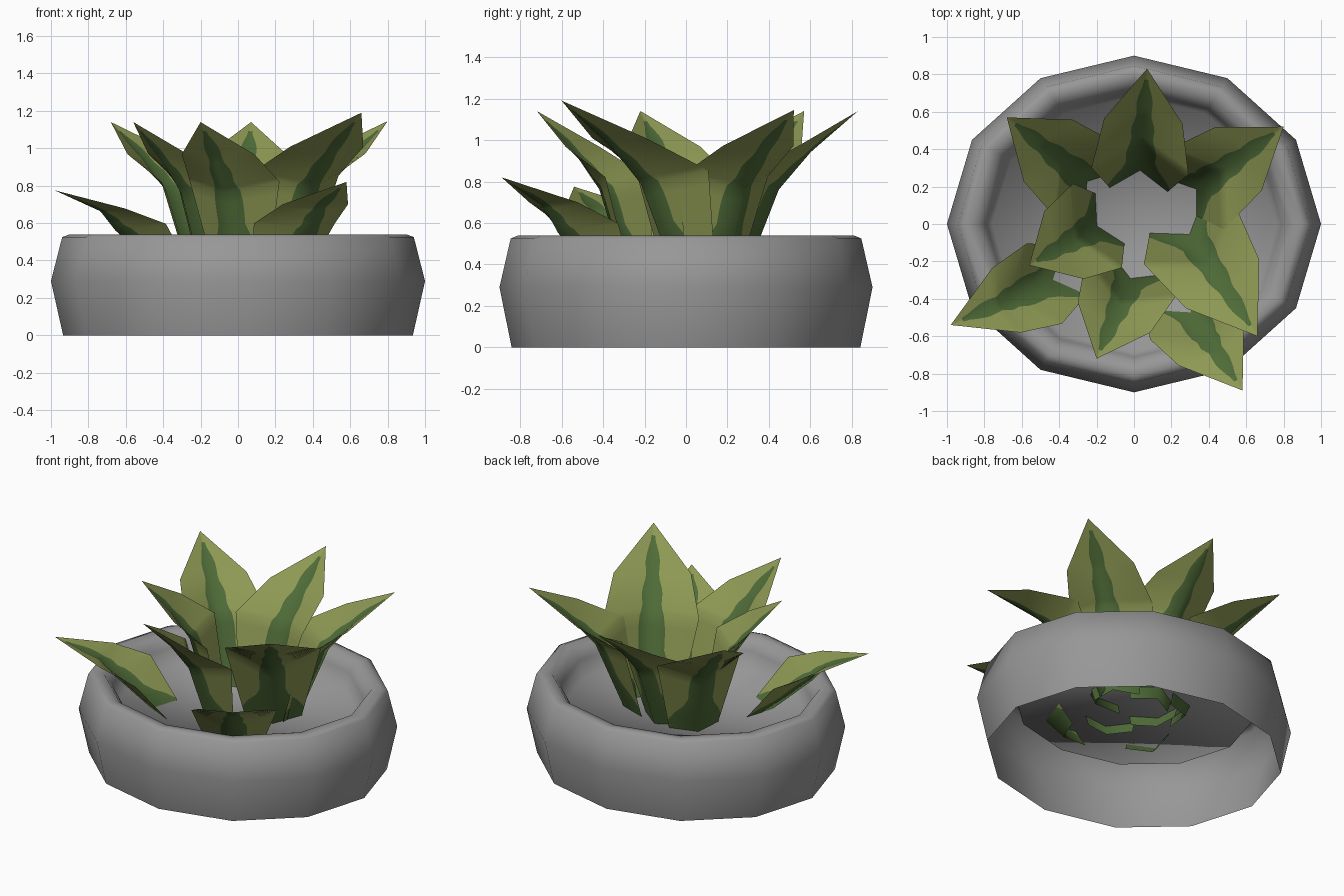
import bpy, bmesh, math
from mathutils import Vector

if "Cube" in bpy.data.objects:
    bpy.data.objects.remove(bpy.data.objects["Cube"])


def material(name, rgb):
    m = bpy.data.materials.new(name)
    m.diffuse_color = (*rgb, 1)
    m.use_nodes = True
    m.node_tree.nodes["Principled BSDF"].inputs["Base Color"].default_value = m.diffuse_color
    return m


GREY = material("pot grey", (0.31, 0.31, 0.31))
PALE = material("leaf olive green", (0.268, 0.318, 0.088))
DARK = material("leaf stripe green", (0.077, 0.147, 0.039))


def make_object(name, bm, mats):
    mesh = bpy.data.meshes.new(name)
    bm.to_mesh(mesh)
    bm.free()
    for m in mats:
        mesh.materials.append(m)
    obj = bpy.data.objects.new(name, mesh)
    bpy.context.collection.objects.link(obj)
    return obj


# Pot: twelve-sided oval ring, open underneath, with a raised floor
def build_pot():
    profile = [(0.935, 0), (1.0, 0.29), (0.94, 0.525), (0.90, 0.54),
               (0.84, 0.53), (0.79, 0.46), (0.76, 0.35)]
    n = 12
    bm = bmesh.new()
    rings = [[bm.verts.new((r * math.cos(i * math.tau / n),
                            0.9 * r * math.sin(i * math.tau / n), z))
              for i in range(n)] for r, z in profile]
    for lo, hi in zip(rings, rings[1:]):
        for i in range(n):
            j = (i + 1) % n
            bm.faces.new((lo[i], lo[j], hi[j], hi[i])).smooth = True
    bm.faces.new(rings[-1]).smooth = True
    make_object("pot", bm, [GREY])


def lerp_keys(keys, k):
    i = min(int(k), len(keys) - 2)
    return keys[i] + (keys[i + 1] - keys[i]) * (k - i)


# Half width of the dark centre stripe along the leaf (k runs 0 at base to 3 at tip)
def stripe_half_width(k, half):
    if k <= 0.25:
        return 0.97
    w = 0.098 - 0.027 * k + 0.006 * math.sin(k * 9)
    if k < 0.6:
        w += (half - w) * (1 - (k - 0.25) / 0.35) ** 1.5
    if k > 2.5:
        w = min(w, 0.035) * max(0.15, (3 - k) / 0.5)
    return max(0.05, min(0.97, w / max(half, 0.001)))


# Leaf: folded blade with two shoulder rows and a pointed tip
def build_leaf(name, base, tip, width=1.0):
    base, tip = Vector(base), Vector(tip)
    out = Vector((tip.x - base.x, tip.y - base.y, 0))
    reach, height = out.length, tip.z - base.z
    out.normalize()
    left = Vector((-out.y, out.x, 0))
    f1 = 0.18 if tip.z < 1 else 0.04

    def point(f, h):
        return base + out * (f * reach) + Vector((0, 0, h * height))

    half = [0.14 * width, 0.26 * width, 0.21 * width, 0]
    centre = [point(0, 0), point(f1 + 0.29, 0.56), point(0.60, 0.77), tip]
    fold = [point(-0.16, 0), point(f1, 0.63), point(0.51, 0.80), tip]
    steps = 8
    bm = bmesh.new()
    rows = []
    for i in range(3 * steps + 1):
        k = i / steps
        h = lerp_keys(half, k)
        c, e = lerp_keys(centre, k), lerp_keys(fold, k)
        s = stripe_half_width(k, h)
        rows.append([bm.verts.new(c + (e - c) * abs(u) + left * (h * u))
                     for u in (-1, -s, 0, s, 1)])
    for i in range(3 * steps):
        for j in range(4):
            f = bm.faces.new((rows[i][j], rows[i + 1][j],
                              rows[i + 1][j + 1], rows[i][j + 1]))
            f.smooth = True
            k = (i + 0.5) / steps
            f.material_index = 1 if k < 0.25 or (j in (1, 2) and k < 2.8) else 0
    bmesh.ops.remove_doubles(bm, verts=bm.verts, dist=0.0005)
    make_object(name, bm, [PALE, DARK])


build_pot()
build_leaf("leaf_back", (0.03, 0.26, 0.28), (0.07, 0.83, 1.14))
build_leaf("leaf_back_right", (0.31, 0.17, 0.28), (0.80, 0.52, 1.145))
build_leaf("leaf_back_left", (-0.23, 0.21, 0.28), (-0.68, 0.57, 1.14))
build_leaf("leaf_left", (-0.18, 0.0, 0.28), (-0.56, -0.22, 1.14))
build_leaf("leaf_left_low", (-0.37, -0.27, 0.29), (-0.98, -0.54, 0.775), 0.9)
build_leaf("leaf_front", (-0.01, -0.27, 0.28), (-0.20, -0.72, 1.14))
build_leaf("leaf_right", (0.28, -0.03, 0.28), (0.66, -0.60, 1.19), 1.12)
build_leaf("leaf_front_right_low", (0.24, -0.38, 0.22), (0.58, -0.89, 0.82))
